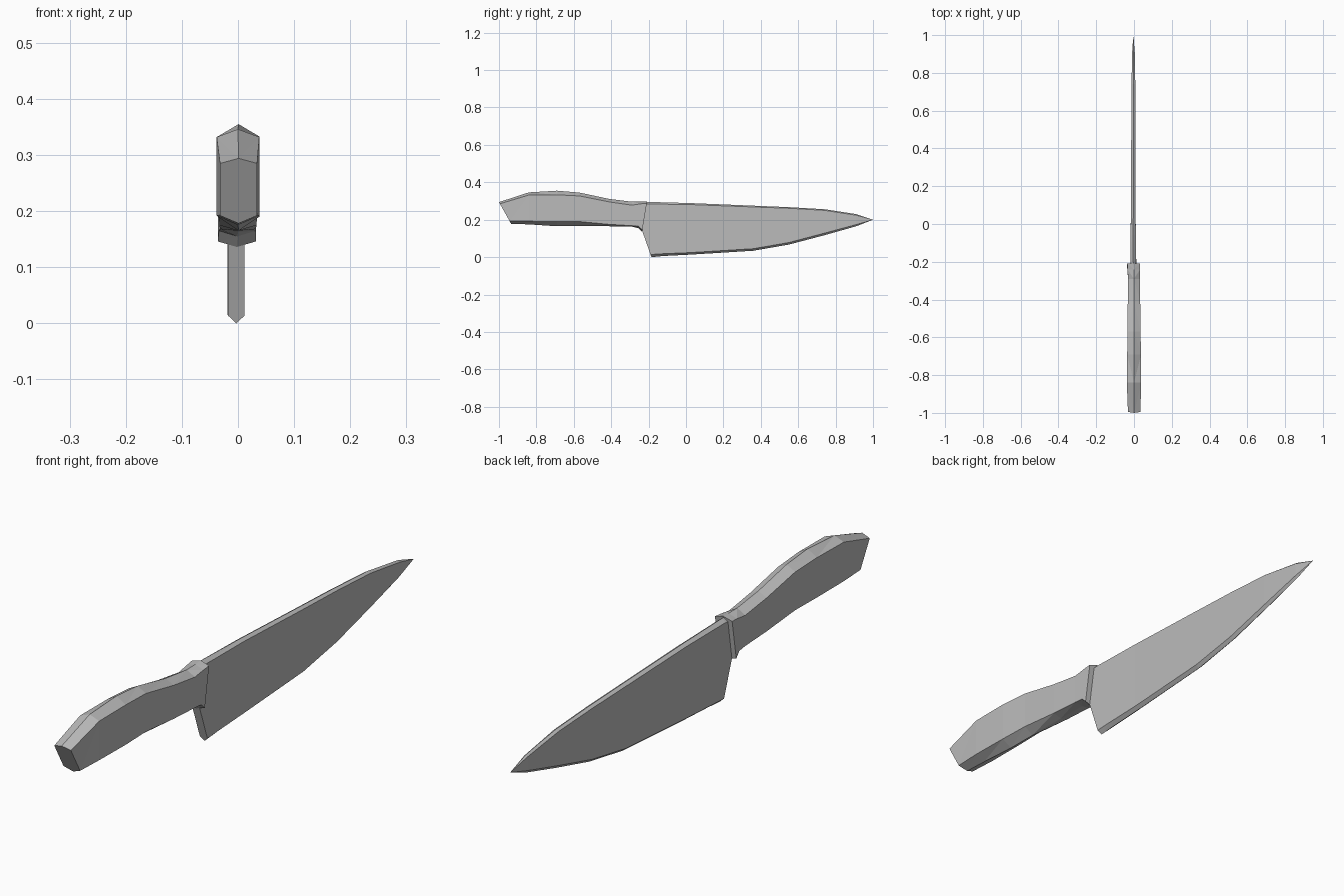
import bpy
import bmesh

cube = bpy.data.objects.get("Cube")
if cube:
    bpy.data.objects.remove(cube, do_unlink=True)

# Single flat grey
grey = bpy.data.materials.new("plain grey")
grey.use_nodes = True
grey.diffuse_color = (0.5, 0.5, 0.5, 1)
grey.node_tree.nodes["Principled BSDF"].inputs["Base Color"].default_value = (0.5, 0.5, 0.5, 1)


def loft(name, sections):
    """Skin six-sided sections: (y top, y bottom, z bottom, z low, z high, z top, half width, centre x)."""
    bm = bmesh.new()
    rings = []
    for yt, yb, zb, zl, zh, zt, w, cx in sections:
        ring = []
        for x, z in ((0, zb), (w, zl), (w, zh), (0, zt), (-w, zh), (-w, zl)):
            t = (z - zb) / (zt - zb)
            ring.append(bm.verts.new((cx + x, yb + (yt - yb) * t, z)))
        rings.append(ring)
    sides = []
    for a, b in zip(rings, rings[1:]):
        for i in range(6):
            j = (i + 1) % 6
            sides.append(bm.faces.new((a[i], a[j], b[j], b[i])))
    bm.faces.new(rings[0][::-1])
    bm.faces.new(rings[-1])
    # Facet the skin, then close any pointed end
    bmesh.ops.triangulate(bm, faces=sides)
    bmesh.ops.remove_doubles(bm, verts=bm.verts[:], dist=0.0008)
    bmesh.ops.recalc_face_normals(bm, faces=bm.faces[:])
    mesh = bpy.data.meshes.new(name)
    bm.to_mesh(mesh)
    bm.free()
    mesh.materials.append(grey)
    obj = bpy.data.objects.new(name, mesh)
    bpy.context.collection.objects.link(obj)
    return obj


# Handle: slanted butt, swelling grip, narrow neck and flared bolster
loft("handle", [
    (-1.0, -0.935, 0.178, 0.192, 0.285, 0.294, 0.033, 0.001),
    (-0.84, -0.84, 0.175, 0.192, 0.332, 0.346, 0.038, 0.0),
    (-0.69, -0.69, 0.165, 0.190, 0.333, 0.355, 0.037, 0.001),
    (-0.57, -0.57, 0.165, 0.190, 0.327, 0.345, 0.034, 0.0),
    (-0.41, -0.41, 0.165, 0.175, 0.295, 0.311, 0.033, 0.0),
    (-0.29, -0.29, 0.163, 0.168, 0.278, 0.296, 0.032, 0.0),
    (-0.24, -0.255, 0.155, 0.165, 0.285, 0.296, 0.033, -0.001),
    (-0.208, -0.235, 0.136, 0.146, 0.288, 0.298, 0.034, -0.002),
])

# Blade: the heel starts inside the bolster, the tip closes to a point
loft("blade", [
    (-0.285, -0.185, 0.0, 0.014, 0.275, 0.285, 0.015, -0.003),
    (-0.20, -0.12, 0.006, 0.018, 0.284, 0.295, 0.015, -0.004),
    (0.02, 0.02, 0.013, 0.024, 0.281, 0.289, 0.013, -0.004),
    (0.36, 0.36, 0.034, 0.045, 0.268, 0.275, 0.012, -0.003),
    (0.55, 0.55, 0.067, 0.078, 0.261, 0.267, 0.011, -0.003),
    (0.74, 0.74, 0.117, 0.128, 0.250, 0.256, 0.010, -0.003),
    (0.91, 0.91, 0.165, 0.174, 0.224, 0.230, 0.007, -0.003),
    (1.0, 1.0, 0.1995, 0.1998, 0.2002, 0.2005, 0.0002, -0.003),
])
